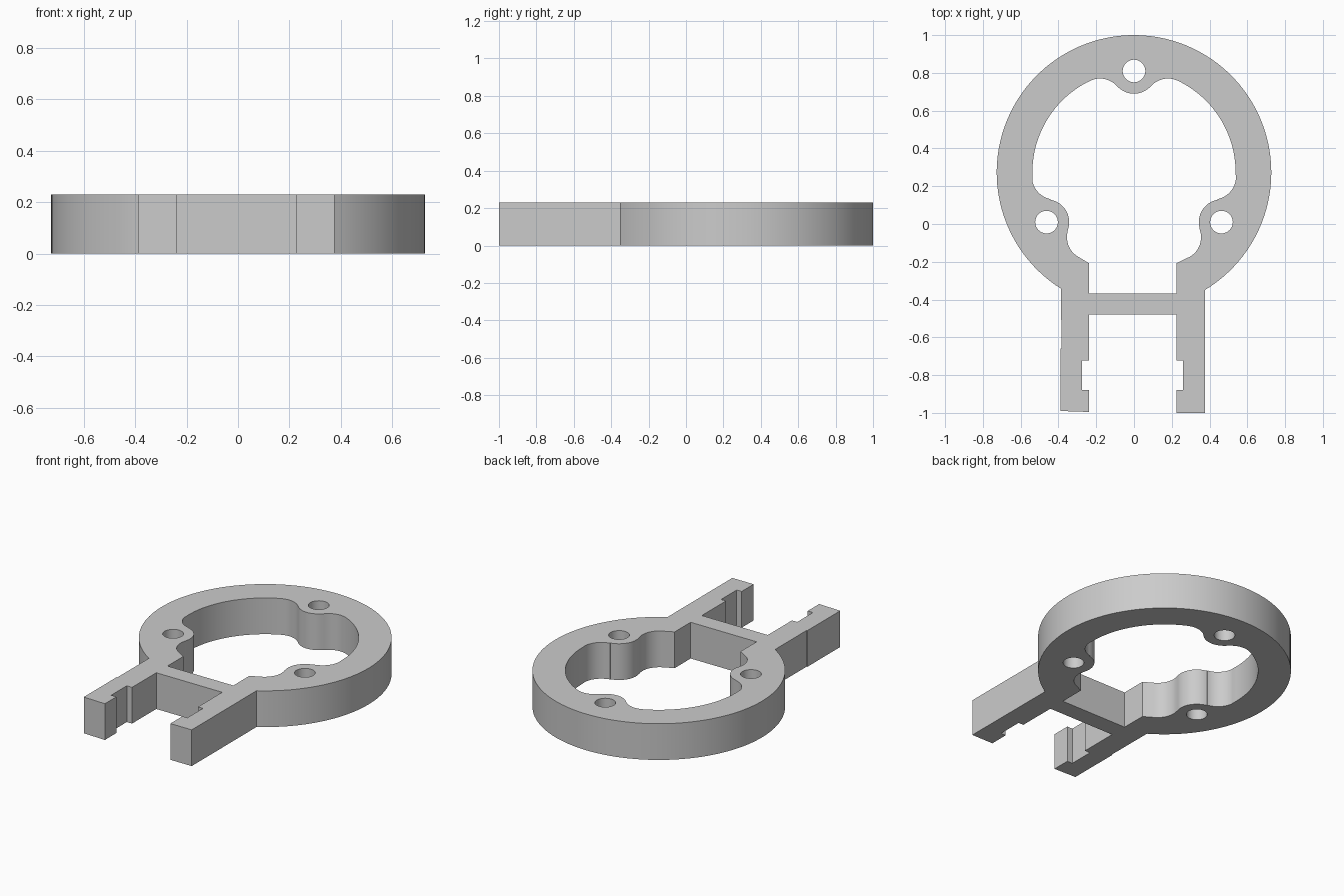
import bpy, bmesh
from math import sin, cos, radians, degrees, atan2

cube = bpy.data.objects.get("Cube")
if cube:
    bpy.data.objects.remove(cube)

HEIGHT = 0.23
RING = (0, 0.273)
R_OUT, R_IN, R_BOSS, R_HOLE = 0.727, 0.538, 0.12, 0.06
SIDE, TOP = (0.463, 0.01), (0, 0.81)      # screw hole centres
LOW, MID, HIGH = (0.235, -0.07), (0.42, 0.25), (0.18, 0.65)  # fillet centres


def arc(centre, radius, start, end, steps=12):
    angles = [radians(start + (end - start) * i / steps) for i in range(steps + 1)]
    return [(centre[0] + radius * cos(a), centre[1] + radius * sin(a)) for a in angles]


def heading(a, b):
    return degrees(atan2(b[1] - a[1], b[0] - a[0]))


def mirrored(points):
    return [(-x, y) for x, y in reversed(points)]


# Outer outline: round body, then the two notched arms and the crossbar
def arm(x_in, x_notch, y_end):
    return [(x_in, y_end), (x_in, -0.88), (x_notch, -0.88),
            (x_notch, -0.723), (x_in, -0.723), (x_in, -0.48)]


outline = arc(RING, R_OUT, heading(RING, (0.375, -0.35)),
              heading(RING, (-0.385, -0.343)) + 360, 96)
outline += [(-0.385, -0.66), (-0.39, -0.66), (-0.39, -0.99)]
outline += arm(-0.238, -0.275, -0.995)
outline += arm(0.225, 0.26, -1)[::-1] + [(0.375, -1)]

# Inner opening: ring wall with bosses blended in by fillets
low, mid = heading(LOW, SIDE), heading(SIDE, MID)
ring_a, ring_b = heading(RING, MID), heading(RING, HIGH)
top = heading(HIGH, TOP)
half = arc(LOW, R_BOSS, -58, low)
half += arc(SIDE, R_BOSS, low + 180, mid)
half += arc(MID, R_BOSS, mid - 180, ring_a)
half += arc(RING, R_IN, ring_a, ring_b, 24)
half += arc(HIGH, R_BOSS, ring_b, top)
half += arc(TOP, R_BOSS, top - 180, -90)
opening = [(0.225, -0.368), (0.225, -0.208)] + half + mirrored(half)
opening += [(-0.238, -0.208), (-0.238, -0.368)]

# Screw holes
holes = [arc(c, R_HOLE, 0, 360, 32)[:-1]
         for c in (TOP, SIDE, (-SIDE[0], SIDE[1]))]

# Fill the profile and extrude it into a solid plate
bm = bmesh.new()
for loop in [outline, opening] + holes:
    clean = [p for i, p in enumerate(loop)
             if abs(p[0] - loop[i - 1][0]) + abs(p[1] - loop[i - 1][1]) > 0.004]
    verts = [bm.verts.new((x, y, 0)) for x, y in clean]
    for i, v in enumerate(verts):
        bm.edges.new((verts[i - 1], v))
bmesh.ops.triangle_fill(bm, use_beauty=True, edges=bm.edges[:], normal=(0, 0, 1))
ext = bmesh.ops.extrude_face_region(bm, geom=bm.faces[:], use_keep_orig=True)
bmesh.ops.translate(bm, vec=(0, 0, HEIGHT),
                    verts=[g for g in ext["geom"] if isinstance(g, bmesh.types.BMVert)])
bmesh.ops.recalc_face_normals(bm, faces=bm.faces[:])
mesh = bpy.data.meshes.new("mounting_bracket")
bm.to_mesh(mesh)
bm.free()

bracket = bpy.data.objects.new("mounting_bracket", mesh)
bpy.context.collection.objects.link(bracket)

grey = bpy.data.materials.new("light_grey")
grey.use_nodes = True
colour = (0.6, 0.6, 0.6, 1)
grey.diffuse_color = colour
grey.node_tree.nodes["Principled BSDF"].inputs["Base Color"].default_value = colour
mesh.materials.append(grey)

bpy.ops.object.select_all(action="DESELECT")
bracket.select_set(True)
bpy.context.view_layer.objects.active = bracket
bpy.ops.object.shade_smooth_by_angle(angle=radians(30))
